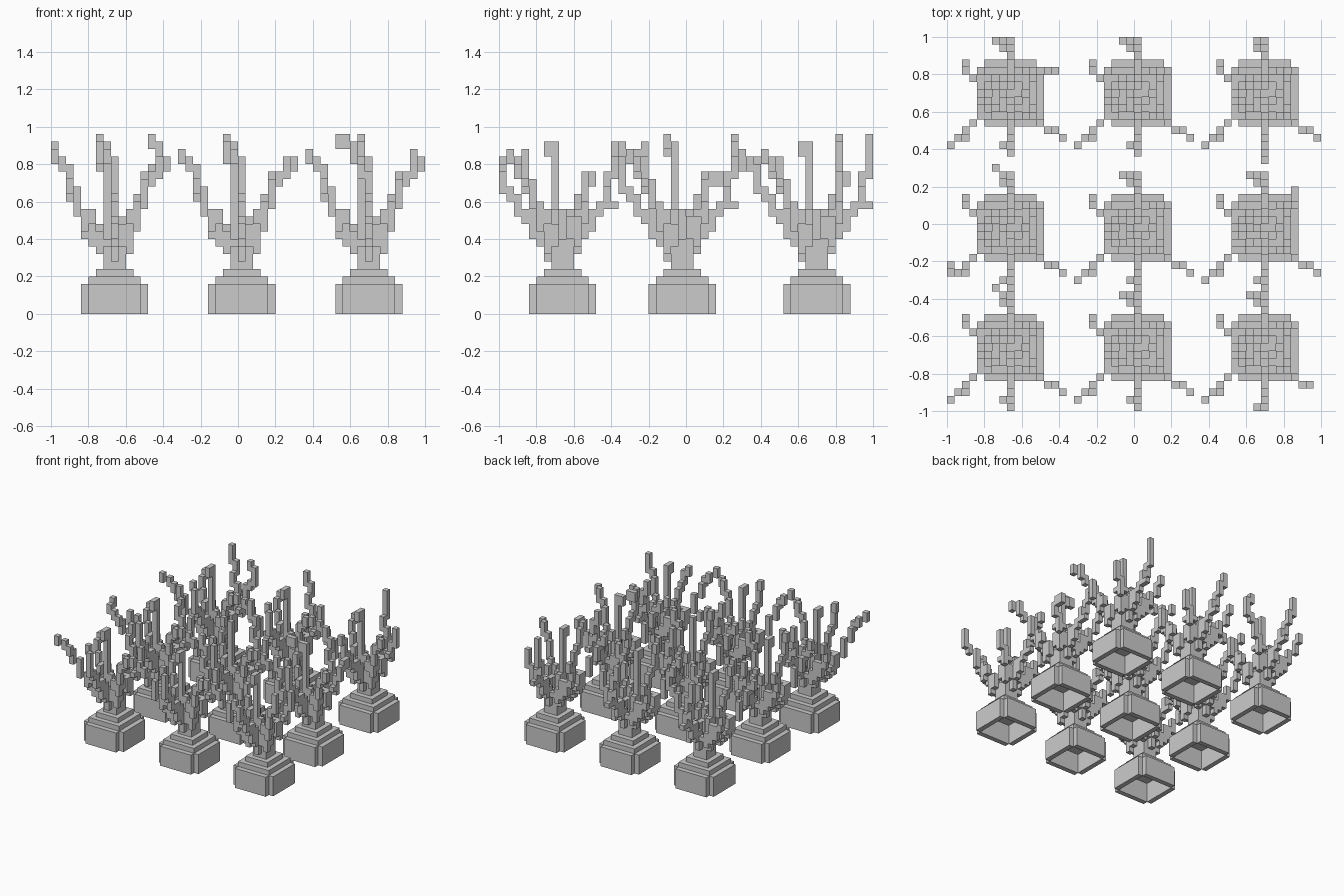
import bpy
import bmesh
import itertools
from mathutils import Matrix, Vector

default_cube = bpy.data.objects.get("Cube")
if default_cube:
    bpy.data.objects.remove(default_cube)

UNIT = 0.04  # edge of one block
COLUMNS = (-0.66, 0.02, 0.70)
ROWS = (0.70, -0.02, -0.66)

# Branch paths in block steps from the pot centre
back_arm = [(0, 1, 8), (0, 3, 11), (0, 5, 14), (0, 6, 15), (-1, 6, 18), (-1, 7, 19)]
back_left_arm = [(-1, 1, 8), (-3, 2, 11), (-5, 2, 14), (-6, 3, 17)]
back_right_arm = [(1, 1, 8), (2, 2, 11), (3, 3, 14), (4, 3, 17)]
front_right_arm = [(1, -1, 7), (2, -2, 10), (3, -3, 13), (4, -4, 16), (5, -5, 18), (6, -5, 20)]
front_arm = [(0, -2, 8), (0, -4, 12), (0, -6, 14), (0, -7, 16), (0, -8, 18)]
front_left_arm = [(-1, -1, 8), (-3, -2, 10), (-4, -3, 12), (-5, -4, 15), (-6, -5, 18), (-7, -6, 20)]
centre_arm = [(0, -1, 8), (-1, -1, 11), (-1, -1, 22)]

# Usual ends of the branches, and the ends that differ by (column, row)
usual_tips = {
    "back": [(-2, 7, 22)],
    "back_left": [(-6, 4, 18)],
    "back_right": [(4, 3, 18)],
    "front_right": [(7, -6, 20)],
    "front": [(0, -8, 19), (-1, -7, 21)],
    "front_left": [(-8, -7, 21)],
    "centre": [(-1, -2, 22)],
}
special_tips = {
    (0, 0): {"back_right": [(6, 3, 21), (5, 3, 23)], "back": [(-2, 7, 23)]},
    (2, 0): {"front": [(0, -9, 20)], "back": [(-1, 7, 23)]},
    (0, 1): {"back": [(-2, 8, 21)], "front_left": [(-8, -5, 22)]},
    (1, 1): {"centre": [(-2, -2, 23)], "back": [(-2, 7, 23)]},
    (2, 1): {"centre": [(-4, -2, 23)], "back_right": [(4, 5, 18)]},
    (0, 2): {"back": [(-2, 8, 22)]},
    (2, 2): {"front_right": [(6, -5, 21)], "front": [(-1, -8, 19)]},
}
arms = {
    "back": back_arm, "back_left": back_left_arm, "back_right": back_right_arm,
    "front_right": front_right_arm, "front": front_arm,
    "front_left": front_left_arm, "centre": centre_arm,
}


def finish(name, bm, location):
    mesh = bpy.data.meshes.new(name)
    bm.to_mesh(mesh)
    bm.free()
    obj = bpy.data.objects.new(name, mesh)
    obj.location = location
    bpy.context.collection.objects.link(obj)


def add_box(bm, centre, size):
    matrix = Matrix.Translation(centre) @ Matrix.Diagonal((*size, 1))
    bmesh.ops.create_cube(bm, size=1, matrix=matrix)


def box_cells(radius, low, high):
    span = range(-radius, radius + 1)
    return set(itertools.product(span, span, range(low, high)))


def path_cells(points):
    """Step along a path; the lower part is two blocks thick."""
    cells = set()
    for start, end in zip(points, points[1:]):
        a, b = Vector(start), Vector(end)
        steps = int(max(abs(c) for c in b - a))
        for i in range(steps + 1):
            x, y, z = (round(c) for c in a.lerp(b, i / steps))
            cells |= {(x, y, z), (x, y, z - 1)}
            if z < 14:
                inner_x = x - (x > 0) + (x < 0)
                inner_y = y - (y > 0) + (y < 0)
                cells |= {(inner_x, y, z), (x, inner_y, z)}
    return cells


def block_mesh(cells):
    """Make only the outer faces of a set of blocks."""
    bm = bmesh.new()
    verts = {}

    def corner(key):
        if key not in verts:
            x, y, z = key
            verts[key] = bm.verts.new(((x - 0.5) * UNIT, (y - 0.5) * UNIT, z * UNIT))
        return verts[key]

    for cell in sorted(cells):
        for axis, side in itertools.product(range(3), (0, 1)):
            beside = list(cell)
            beside[axis] += 2 * side - 1
            if tuple(beside) in cells:
                continue
            ring = []
            for u, v in ((0, 0), (1, 0), (1, 1), (0, 1)):
                key = list(cell)
                key[axis] += side
                key[(axis + 1) % 3] += u
                key[(axis + 2) % 3] += v
                ring.append(corner(tuple(key)))
            bm.faces.new(ring if side else ring[::-1])
    return bm


def make_pot(name, location):
    # Four walls with notched corners around a hollow, and an inset lid
    bm = bmesh.new()
    for side in (-1, 1):
        offset = side * 4 * UNIT
        add_box(bm, (offset, 0, 2 * UNIT), (UNIT, 7 * UNIT, 4 * UNIT))
        add_box(bm, (0, offset, 2 * UNIT), (7 * UNIT, UNIT, 4 * UNIT))
    add_box(bm, (0, 0, 4.5 * UNIT), (7 * UNIT, 7 * UNIT, UNIT))
    finish(name, bm, location)


def make_plant(name, location, changes):
    # Mound, trunk and spreading branches
    cells = box_cells(2, 5, 6) | box_cells(1, 5, 9)
    for arm, points in arms.items():
        cells |= path_cells(points + changes.get(arm, usual_tips[arm]))
    # Small bud on the back branch
    cells |= {(0, 6, 14), (0, 7, 14)}
    finish(name, block_mesh(cells), location)


for (column, x), (row, y) in itertools.product(enumerate(COLUMNS), enumerate(ROWS)):
    label = f"{('right', 'middle', 'left')[column]}_{('back', 'centre', 'front')[row]}"
    make_pot(f"pot_{label}", (x, y, 0))
    make_plant(f"plant_{label}", (x, y, 0), special_tips.get((column, row), {}))
